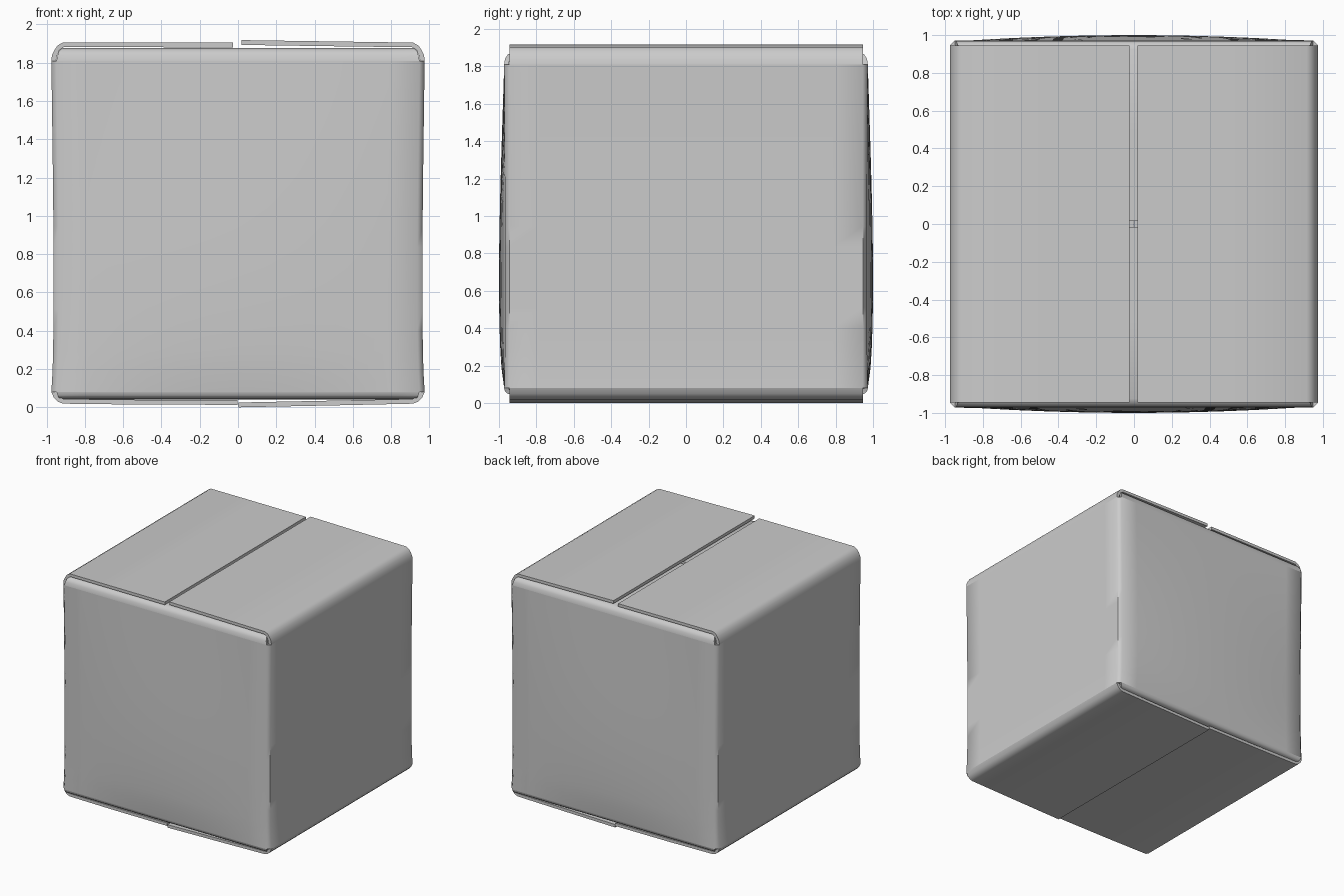
import bpy
from math import sin, cos, pi, radians

if "Cube" in bpy.data.objects:
    bpy.data.objects.remove(bpy.data.objects["Cube"])

Z0, Z1 = 0.08, 1.81      # crease heights of the walls
THICK = 0.025            # board thickness


def finish(name, verts, faces, thick=THICK, angle=40):
    mesh = bpy.data.meshes.new(name)
    mesh.from_pydata(verts, [], faces)
    ob = bpy.data.objects.new(name, mesh)
    bpy.context.collection.objects.link(ob)
    bpy.ops.object.select_all(action='DESELECT')
    ob.select_set(True)
    bpy.context.view_layer.objects.active = ob
    mod = ob.modifiers.new("board", 'SOLIDIFY')
    mod.thickness = thick
    mod.offset = -1
    bpy.ops.object.modifier_apply(modifier=mod.name)
    bpy.ops.object.shade_smooth_by_angle(angle=radians(angle))
    return ob


def flap(name, profile, half, turn, sag=0.0):
    """Sweep a (distance, height) profile sideways, turned about z.
    A point may carry its own half width as a third value."""
    n = 12
    verts, faces = [], []
    c, s = cos(radians(turn)), sin(radians(turn))
    for p in profile:
        w = p[2] if len(p) > 2 else half
        for j in range(n + 1):
            u = -1 + 2 * j / n
            d, y = p[0], u * w
            z = p[1] + sag * (1 - u * u)
            verts.append((d * c - y * s, d * s + y * c, z))
    for i in range(len(profile) - 1):
        for j in range(n):
            a = i * (n + 1) + j
            faces.append((a, a + 1, a + n + 2, a + n + 1))
    return finish(name, verts, faces)


# Four walls: rounded square tube, front/back bulge out, sides pinch in
outline = []
for k in range(4):
    for j in range(13):
        outline.append((k, -1 + 2 * j / 12))
levels = 16
verts, faces = [], []
for i in range(levels + 1):
    t = i / levels
    z = Z0 + (Z1 - Z0) * t
    bulge = sin(pi * t ** 0.625)
    for k, u in outline:
        ob_d = 0.972 + bulge * (0.033 * (1 - u * u) - 0.005)
        sd_d = 0.975 - 0.012 * bulge
        fx = 0.948 - 0.012 * bulge
        verts.append([(u * fx, -ob_d, z), (sd_d, u * 0.945, z),
                      (-u * fx, ob_d, z), (-sd_d, -u * 0.945, z)][k])
m = len(outline)
for i in range(levels):
    for j in range(m):
        a, b = i * m + j, i * m + (j + 1) % m
        faces.append((a, b, b + m, a + m))
finish("box_walls", verts, faces, angle=50)

# Outer top flaps, hinged on the right and left walls
flap("top_flap_right", [(0.975, Z1), (0.972, 1.838), (0.958, 1.868), (0.942, 1.89),
                        (0.915, 1.905), (0.5, 1.911), (0.018, 1.918)], 0.945, 0)
flap("top_flap_left", [(0.975, Z1), (0.972, 1.838), (0.958, 1.868), (0.942, 1.89),
                       (0.915, 1.906), (0.5, 1.906), (0.025, 1.905)], 0.945, 180)

# Outer bottom flaps
flap("bottom_flap_right", [(0.002, 0.0), (0.5, 0.01), (0.915, 0.019), (0.942, 0.03),
                           (0.962, 0.05), (0.975, Z0)], 0.945, 0)
flap("bottom_flap_left", [(0.002, 0.013), (0.5, 0.014), (0.915, 0.019), (0.942, 0.03),
                          (0.962, 0.05), (0.975, Z0)], 0.945, 180)

# Inner flaps, hinged on the front and back walls, tucked below the outer ones
for side, turn in (("front", -90), ("back", 90)):
    flap("top_inner_flap_" + side,
         [(0.972, Z1, 0.948), (0.968, 1.84, 0.942), (0.953, 1.864, 0.935),
          (0.925, 1.876), (0.5, 1.877), (0.017, 1.877)], 0.93, turn)
    flap("bottom_inner_flap_" + side,
         [(0.017, 0.042), (0.5, 0.042), (0.925, 0.044), (0.953, 0.05, 0.935),
          (0.968, 0.062, 0.942), (0.972, Z0, 0.948)], 0.93, turn)
